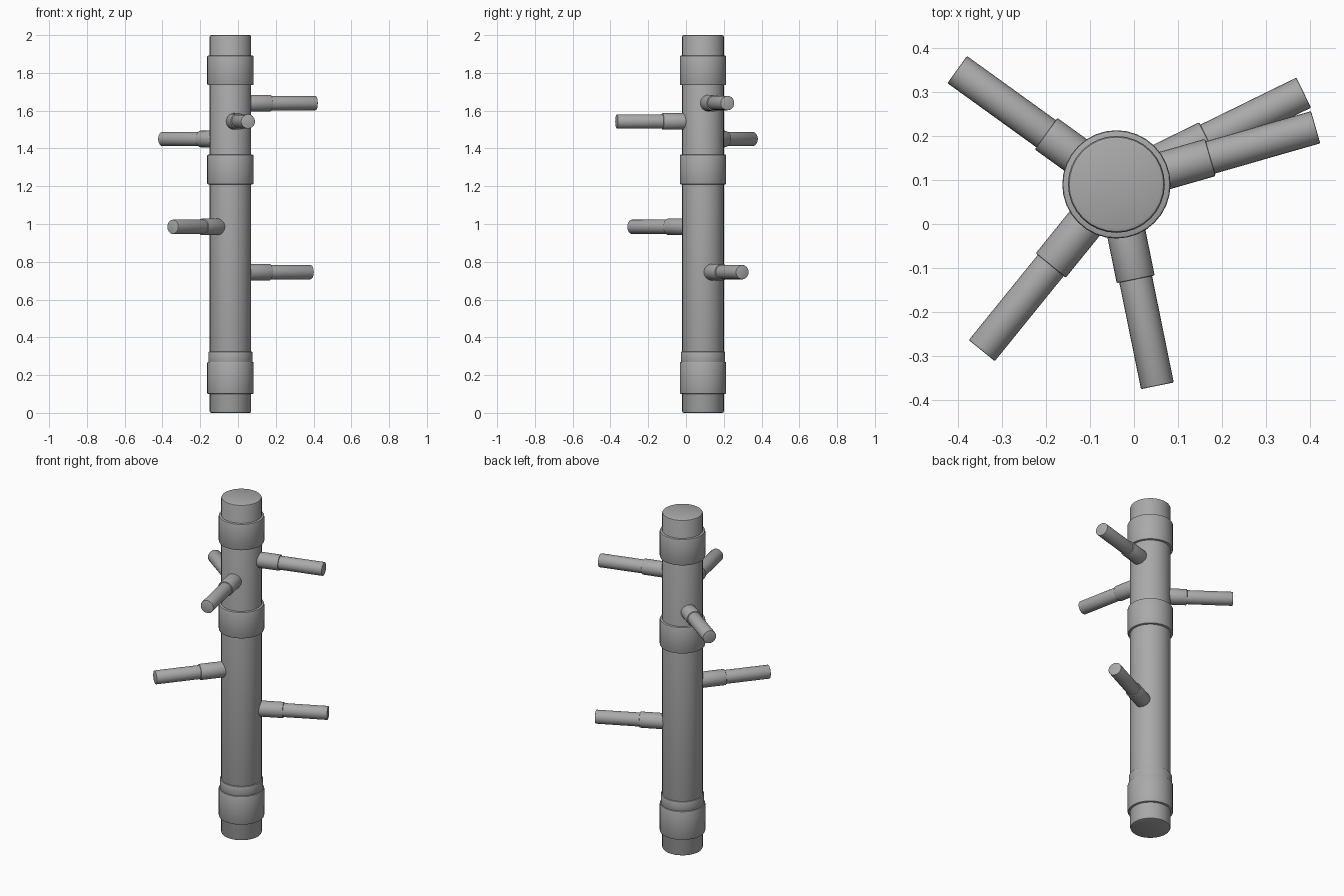
import bpy, bmesh, math
from mathutils import Matrix, Vector

AXIS = Vector((-0.04, 0.09, 0))

cube = bpy.data.objects.get("Cube")
if cube:
    bpy.data.objects.remove(cube, do_unlink=True)

grey = bpy.data.materials.new("plain grey")
grey.use_nodes = True
colour = (0.4, 0.4, 0.4, 1)
grey.diffuse_color = colour
grey.node_tree.nodes["Principled BSDF"].inputs["Base Color"].default_value = colour


def rod(name, radius, start, end, chamfer, sides, turn=Matrix()):
    """Capped cylinder along local z with chamfered rims."""
    bm = bmesh.new()
    bmesh.ops.create_cone(bm, cap_ends=True, segments=sides, radius1=radius,
                          radius2=radius, depth=end - start,
                          matrix=Matrix.Translation((0, 0, (start + end) / 2)))
    rims = [e for e in bm.edges if abs(e.verts[0].co.z - e.verts[1].co.z) < 1e-5]
    bmesh.ops.bevel(bm, geom=rims, offset=chamfer, segments=2, profile=0.5,
                    affect='EDGES')
    mesh = bpy.data.meshes.new(name)
    bm.to_mesh(mesh)
    bm.free()
    mesh.materials.append(grey)
    obj = bpy.data.objects.new(name, mesh)
    bpy.context.collection.objects.link(obj)
    obj.matrix_world = turn
    bpy.ops.object.select_all(action='DESELECT')
    obj.select_set(True)
    bpy.context.view_layer.objects.active = obj
    bpy.ops.object.shade_smooth_by_angle(angle=math.radians(35))
    return obj


# Upright post and its collars
upright = Matrix.Translation(AXIS)
rod("post", 0.11, 0, 2, 0.009, 32, upright)
for name, radius, low, high in [
    ("lower_collar", 0.123, 0.10, 0.27, ),
    ("lower_collar_lip", 0.117, 0.26, 0.325),
    ("middle_collar", 0.123, 1.21, 1.367),
    ("upper_collar", 0.123, 1.735, 1.892),
]:
    rod(name, radius, low, high, 0.006, 32, upright)

# Pegs: heading in degrees, height, sleeve reach, peg reach
pegs = [
    (16, 1.64, 0.222, 0.471),
    (26.1, 0.745, 0.231, 0.474),
    (-78.5, 1.543, 0.22, 0.467),
    (-129, 0.985, 0.237, 0.486),
    (144.2, 1.45, 0.197, 0.446),
]
for i, (heading, height, sleeve, reach) in enumerate(pegs, 1):
    turn = (Matrix.Translation(AXIS + Vector((0, 0, height)))
            @ Matrix.Rotation(math.radians(heading), 4, 'Z')
            @ Matrix.Rotation(math.pi / 2, 4, 'Y'))
    rod(f"peg_sleeve_{i}", 0.044, 0.06, sleeve, 0.003, 24, turn)
    rod(f"peg_{i}", 0.038, 0.06, reach, 0.003, 24, turn)
